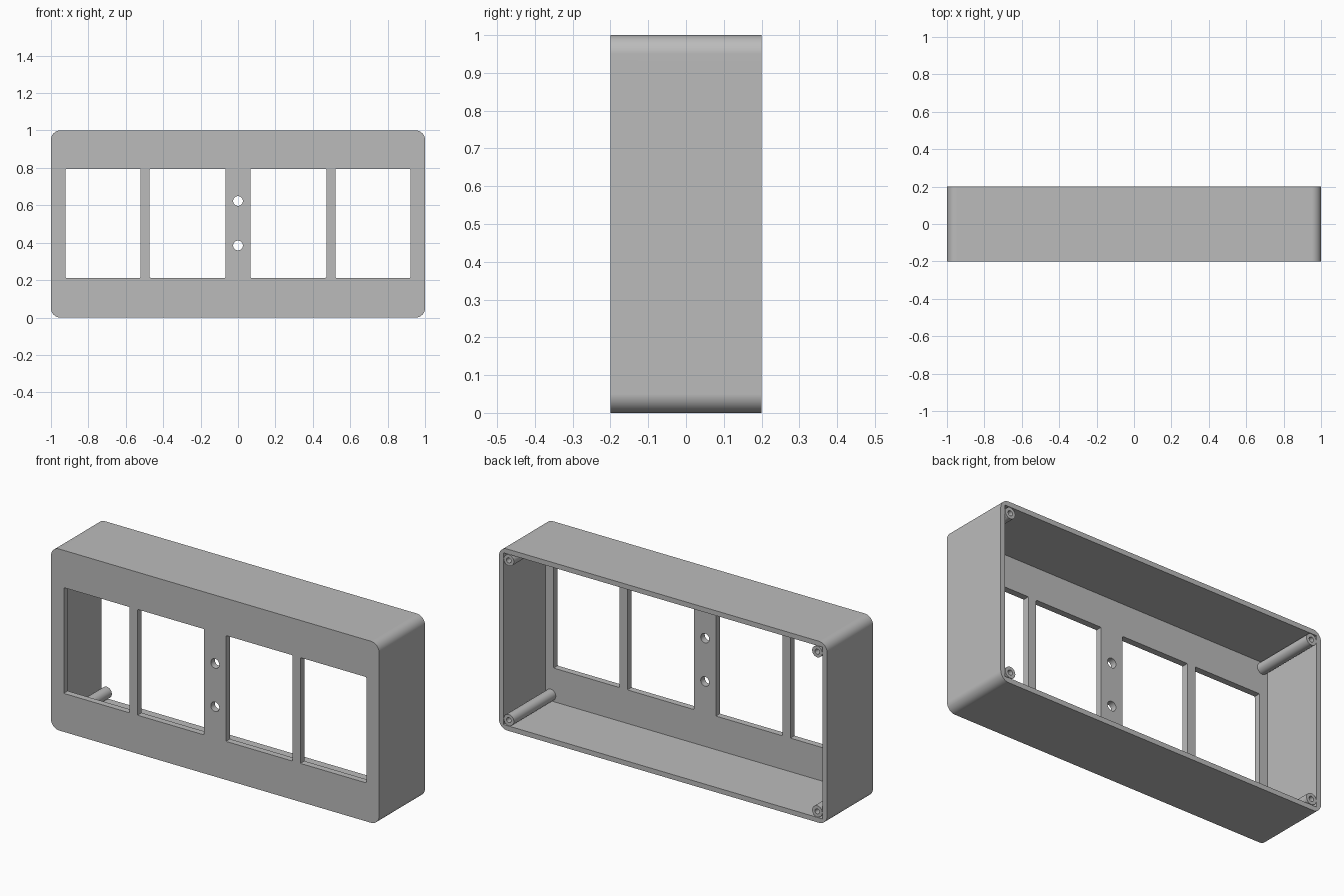
import bpy, bmesh
from math import radians
from mathutils import Matrix, Vector

if "Cube" in bpy.data.objects:
    bpy.data.objects.remove(bpy.data.objects["Cube"])

WALL, PANEL = 0.027, 0.035
FRONT, BACK = -0.2, 0.2

grey = bpy.data.materials.new("plain grey")
grey.use_nodes = True
grey.diffuse_color = (0.5, 0.5, 0.5, 1)
grey.node_tree.nodes["Principled BSDF"].inputs["Base Color"].default_value = grey.diffuse_color


def make_object(name, bm):
    mesh = bpy.data.meshes.new(name)
    bmesh.ops.recalc_face_normals(bm, faces=bm.faces)
    bm.to_mesh(mesh)
    bm.free()
    mesh.materials.append(grey)
    obj = bpy.data.objects.new(name, mesh)
    bpy.context.collection.objects.link(obj)
    return obj


def box(name, low, high, radius=0, segments=1):
    """Box between two corners, with its front-to-back edges rounded."""
    low, high = Vector(low), Vector(high)
    bm = bmesh.new()
    bmesh.ops.create_cube(bm, size=1)
    bmesh.ops.scale(bm, vec=high - low, verts=bm.verts)
    bmesh.ops.translate(bm, vec=(low + high) / 2, verts=bm.verts)
    if radius:
        edges = [e for e in bm.edges
                 if abs(e.verts[0].co.y - e.verts[1].co.y) > 1e-4]
        bmesh.ops.bevel(bm, geom=edges, offset=radius, segments=segments,
                        profile=0.5, affect='EDGES')
    return make_object(name, bm)


def rod(name, x, z, radius, y0, y1, sides=32):
    """Cylinder lying along y."""
    bm = bmesh.new()
    bmesh.ops.create_cone(bm, cap_ends=True, segments=sides, radius1=radius,
                          radius2=radius, depth=y1 - y0)
    bmesh.ops.rotate(bm, matrix=Matrix.Rotation(radians(90), 3, 'X'), verts=bm.verts)
    bmesh.ops.translate(bm, vec=(x, (y0 + y1) / 2, z), verts=bm.verts)
    return make_object(name, bm)


def activate(obj):
    bpy.ops.object.select_all(action='DESELECT')
    obj.select_set(True)
    bpy.context.view_layer.objects.active = obj


def cut(obj, cutter):
    activate(obj)
    mod = obj.modifiers.new("cut", 'BOOLEAN')
    mod.operation, mod.solver, mod.object = 'DIFFERENCE', 'EXACT', cutter
    bpy.ops.object.modifier_apply(modifier=mod.name)
    bpy.data.objects.remove(cutter)


def finish(obj):
    activate(obj)
    bpy.ops.object.shade_smooth_by_angle(angle=radians(30))
    mod = obj.modifiers.new("flat face normals", 'WEIGHTED_NORMAL')
    mod.keep_sharp = True


# Open-backed housing with rounded corners
housing = box("housing", (-1, FRONT, 0), (1, BACK, 1), 0.05, 10)
cut(housing, box("cavity", (WALL - 1, FRONT + PANEL, WALL),
                 (1 - WALL, BACK + 0.1, 1 - WALL)))

# Four windows, mirrored about the middle
for side in (-1, 1):
    for inner, outer in ((0.067, 0.472), (0.521, 0.922)):
        x0, x1 = sorted((side * inner, side * outer))
        cut(housing, box("window", (x0, FRONT - 0.1, 0.212),
                         (x1, FRONT + 0.1, 0.795), 0.005, 2))

# Two round holes in the central bar
for z in (0.385, 0.623):
    cut(housing, rod("hole", 0, z, 0.026, FRONT - 0.1, FRONT + 0.1))
finish(housing)

# Screw posts with blind holes in the corners
for x, side in ((0.94, "left"), (-0.94, "right")):
    for z, level in ((0.06, "lower"), (0.94, "upper")):
        post = rod(f"{level}_{side}_screw_post", x, z, 0.031, FRONT + PANEL - 0.005, BACK)
        cut(post, rod("screw_hole", x, z, 0.014, 0, BACK + 0.1, 24))
        finish(post)
